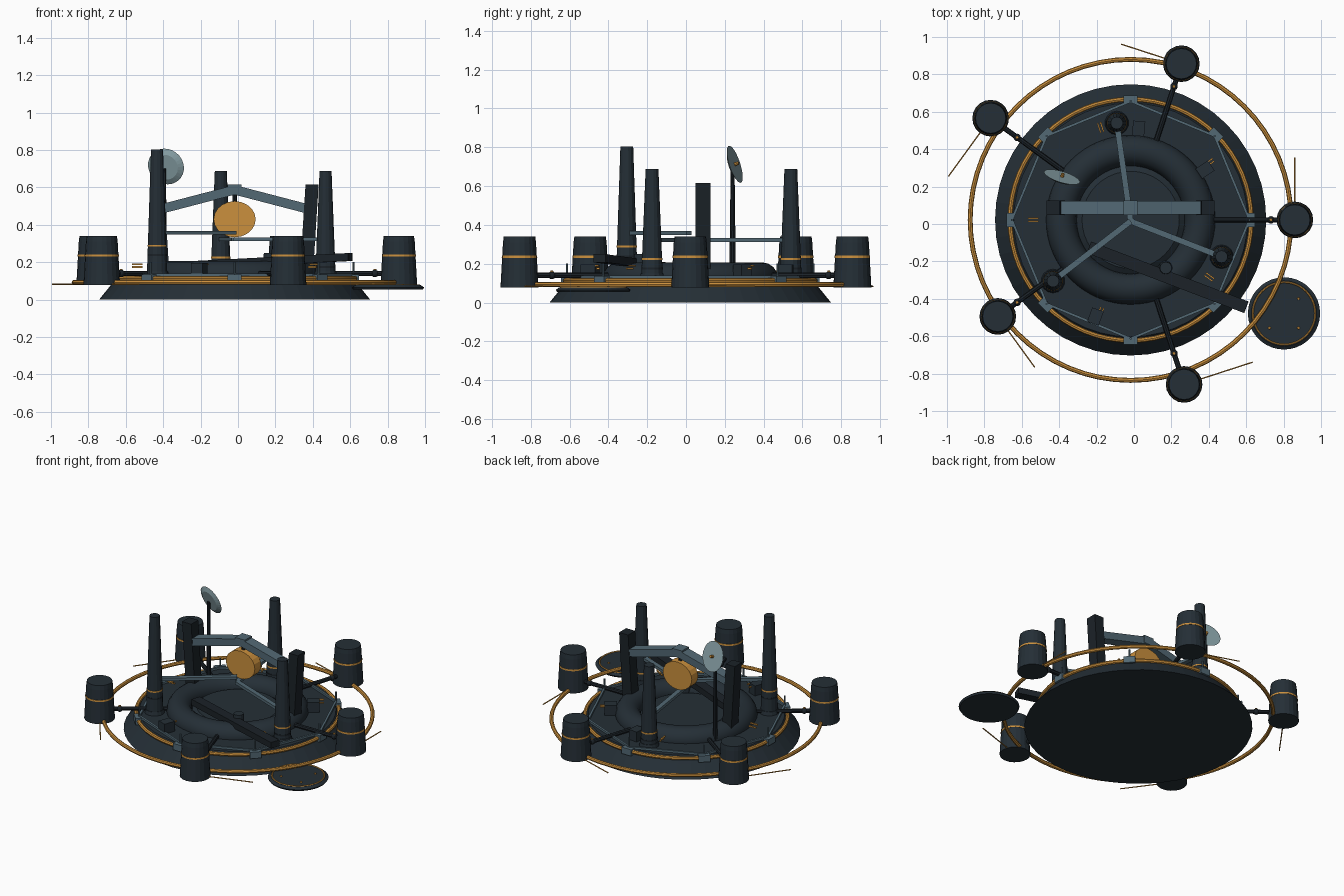
import bpy
import math
from math import radians, cos, sin
from mathutils import Vector

cube = bpy.data.objects.get("Cube")
if cube:
    bpy.data.objects.remove(cube, do_unlink=True)

HUB = Vector((-0.018, 0.022, 0))


def material(name, rgb):
    m = bpy.data.materials.new(name)
    m.use_nodes = True
    m.diffuse_color = (*rgb, 1)
    m.node_tree.nodes["Principled BSDF"].inputs["Base Color"].default_value = (*rgb, 1)
    return m


NAVY = material("dark_navy", (0.018, 0.028, 0.037))
BLACK = material("blue_black", (0.011, 0.016, 0.021))
SLATE = material("slate_blue", (0.085, 0.14, 0.175))
GOLD = material("amber_gold", (0.6, 0.28, 0.047))
PALE = material("pale_teal", (0.25, 0.36, 0.39))


def finish(name, mat, smooth=False):
    ob = bpy.context.object
    ob.name = name
    ob.data.materials.append(mat)
    if smooth:
        bpy.ops.object.shade_smooth_by_angle(angle=radians(35))
    return ob


def cone(name, mat, pos, z0, z1, r0, r1, sides=20, smooth=False):
    bpy.ops.mesh.primitive_cone_add(vertices=sides, radius1=r0, radius2=r1, depth=z1 - z0,
                                    location=(pos[0], pos[1], (z0 + z1) / 2))
    return finish(name, mat, smooth)


def torus(name, mat, pos, z, major, minor, segs=64, ring=8):
    bpy.ops.mesh.primitive_torus_add(major_segments=segs, minor_segments=ring, major_radius=major,
                                     minor_radius=minor, location=(pos[0], pos[1], z))
    return finish(name, mat, True)


def box(name, mat, loc, size, turn=0):
    bpy.ops.mesh.primitive_cube_add(size=1, location=loc, rotation=(0, 0, turn))
    bpy.context.object.scale = size
    return finish(name, mat)


def beam(name, mat, a, b, width, height):
    """Box stretched between two points, kept upright."""
    a, b = Vector(a), Vector(b)
    d = b - a
    bpy.ops.mesh.primitive_cube_add(size=1, location=(a + b) / 2)
    ob = bpy.context.object
    ob.rotation_euler = (0, -math.atan2(d.z, d.xy.length), math.atan2(d.y, d.x))
    ob.scale = (d.length, width, height)
    return finish(name, mat)


def rod(name, mat, a, b, r, sides=8):
    a, b = Vector(a), Vector(b)
    d = b - a
    bpy.ops.mesh.primitive_cylinder_add(vertices=sides, radius=r, depth=d.length, location=(a + b) / 2)
    bpy.context.object.rotation_euler = d.to_track_quat('Z', 'Y').to_euler()
    return finish(name, mat)


def polar(r, degrees, z=0.0):
    a = radians(degrees)
    return HUB + Vector((r * cos(a), r * sin(a), z))


# Base hull, deck and central ring
cone("base_skirt", NAVY, HUB, 0, 0.08, 0.725, 0.66, 48)
cone("base_deck", NAVY, HUB, 0.08, 0.125, 0.66, 0.625, 48)
torus("inner_gold_ring", GOLD, HUB, 0.113, 0.645, 0.013)
torus("outer_gold_ring", GOLD, HUB, 0.093, 0.858, 0.013)
torus("central_ring", NAVY, HUB, 0.125, 0.37, 0.082, 64, 16)
cone("central_floor", NAVY, HUB, 0.12, 0.15, 0.3, 0.26, 40)

# Railing: eight clamps, posts and chord rails
for i in range(8):
    a = 45 * i
    box("rail_clamp", SLATE, polar(0.645, a, 0.113), (0.04, 0.075, 0.045), radians(a))
    rod("rail_post", SLATE, polar(0.635, a, 0.12), polar(0.635, a, 0.2), 0.006)
    beam("rail", SLATE, polar(0.635, a, 0.133), polar(0.635, a + 45, 0.133), 0.014, 0.014)

# Outer pods with arms, bands and antennas
for i, (r, reach) in enumerate([(0.878, 0.333), (0.878, 0.338), (0.925, 0.385),
                                (0.878, 0.337), (0.925, 0.385)]):
    a = 72 * i
    p = polar(r, a)
    cone("pod", NAVY, p, 0.078, 0.31, 0.098, 0.085)
    cone("pod_cap", NAVY, p, 0.31, 0.34, 0.085, 0.081)
    cone("pod_band", GOLD, p, 0.23, 0.241, 0.0915, 0.091)
    rod("pod_arm", BLACK, polar(0.43, a, 0.14), polar(r - 0.07, a, 0.14), 0.014)
    bpy.ops.mesh.primitive_uv_sphere_add(segments=12, ring_count=8, radius=0.02,
                                         location=polar(0.75, a, 0.14))
    finish("arm_joint", BLACK, True)
    cone("arm_joint_light", GOLD, polar(0.75, a), 0.155, 0.164, 0.009, 0.007, 8)
    out = Vector((-sin(radians(a)), cos(radians(a)), 0))
    p.z = 0.083
    rod("pod_antenna", GOLD, p + out * 0.07, p + out * reach, 0.004, 6)

# Deck lights between the pods
for i in range(5):
    a = 36 + 72 * i
    for side, z in ((-0.9, 0.175), (0.9, 0.19)):
        box("deck_light", GOLD, polar(0.52, a + side, z), (0.055, 0.008, 0.009), radians(a))

# Deck equipment lockers
for a, r in ((85, 0.49), (34, 0.48), (250, 0.55)):
    box("deck_locker", NAVY, polar(r, a, 0.155), (0.08, 0.065, 0.08), radians(a))

# Tapered towers with bands and conduits to the centre
for x, y, top, band, pipe in ((-0.433, -0.305, 0.803, 0.288, 0.358),
                              (-0.092, 0.54, 0.687, 0.225, 0.323),
                              (0.468, -0.175, 0.687, 0.225, 0.323)):
    cone("tower", NAVY, (x, y), 0.12, top, 0.056, 0.033, 14)
    cone("tower_foot", NAVY, (x, y), 0.12, 0.15, 0.065, 0.058, 14)
    for dz in (-0.05, 0):
        t = (band + dz - 0.12) / (top - 0.12)
        r = 0.0575 - 0.023 * t
        cone("tower_band", GOLD if dz == 0 else BLACK, (x, y), band + dz - 0.005,
             band + dz + 0.005, r, r, 14)
    beam("conduit", SLATE, (x, y, pipe), (HUB.x, 0.015, pipe), 0.032, 0.02)

# Arch: pillars, sloped beams and keystone
for s in (-1, 1):
    x = HUB.x
    beam_end = (x + s * 0.43, 0.087, 0.475)
    pillar = box("arch_pillar", BLACK, (x + s * 0.414, 0.087, 0.365), (0.07, 0.078, 0.5))
    for v in pillar.data.vertices:
        if v.co.z < 0:
            v.co.x -= s * 0.45
    beam("arch_beam", SLATE, (x, 0.087, 0.587), beam_end, 0.074, 0.05)
box("arch_keystone", SLATE, (HUB.x, 0.087, 0.587), (0.075, 0.078, 0.055))

# Hanging gold drum below the arch
rod("hanging_drum", GOLD, (HUB.x, 0.052, 0.43), (HUB.x, 0.122, 0.43), 0.105, 20).scale = (1.07, 0.92, 1)
rod("drum_hanger", BLACK, (HUB.x, 0.087, 0.5), (HUB.x, 0.087, 0.57), 0.012)

# Dish on its mast
cone("dish_mast", BLACK, (-0.395, 0.24), 0.12, 0.7, 0.017, 0.01, 10)
dish_at = Vector((-0.387, 0.245, 0.71))
aim = Vector((0.28, 0.92, 0.3)).normalized()
bpy.ops.mesh.primitive_cone_add(vertices=28, radius1=0.07, radius2=0.1, depth=0.014, location=dish_at)
bpy.context.object.rotation_euler = aim.to_track_quat('Z', 'Y').to_euler()
finish("dish", PALE)
rod("dish_feed", GOLD, dish_at, dish_at + aim * 0.028, 0.009)

# Landing pad with boarding beam
PAD = Vector((0.802, -0.478, 0))
cone("landing_pad", NAVY, PAD, 0.053, 0.065, 0.185, 0.193, 36)
cone("landing_pad_top", NAVY, PAD, 0.065, 0.078, 0.193, 0.175, 36)
torus("pad_ring", GOLD, PAD, 0.078, 0.167, 0.005, 48, 6)
for i in range(4):
    a = radians(45 + 90 * i)
    cone("pad_light", GOLD, PAD + Vector((cos(a), sin(a), 0)) * 0.11, 0.077, 0.084, 0.008, 0.006, 8)
beam("boarding_beam", BLACK, (-0.24, -0.125, 0.185), (0.6, -0.445, 0.228), 0.066, 0.042)
cone("beam_pivot", NAVY, (0.17, -0.235), 0.12, 0.25, 0.04, 0.032, 12)
